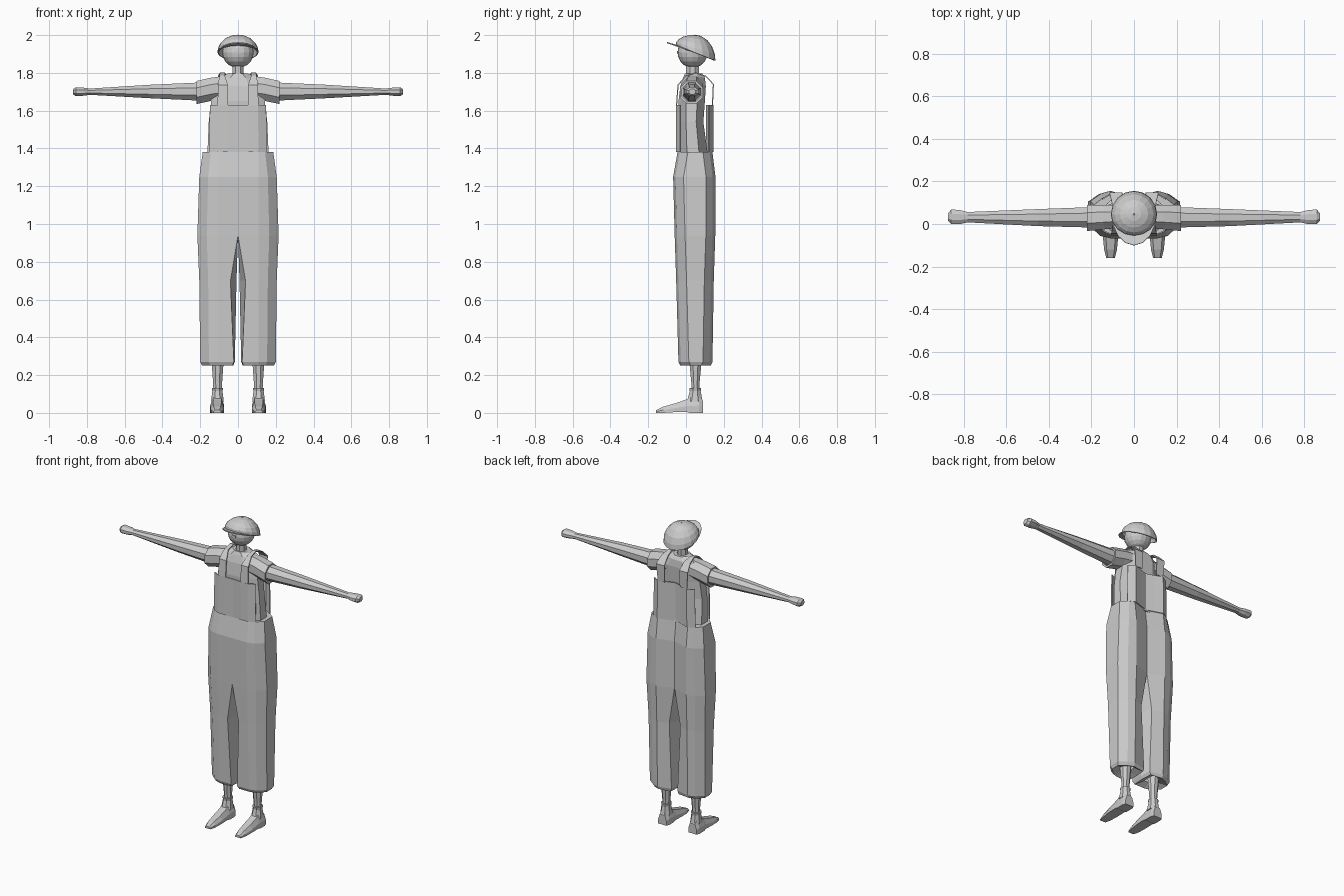
import bpy, bmesh, math

if "Cube" in bpy.data.objects:
    bpy.data.objects.remove(bpy.data.objects["Cube"])

grey = bpy.data.materials.new("plain_grey")
grey.diffuse_color = (0.6, 0.6, 0.6, 1)
grey.use_nodes = True
grey.node_tree.nodes["Principled BSDF"].inputs["Base Color"].default_value = grey.diffuse_color


def make(name, verts, faces, mirror=False, thick=0, smooth=False):
    me = bpy.data.meshes.new(name)
    me.from_pydata(verts, [], faces)
    bm = bmesh.new()
    bm.from_mesh(me)
    bmesh.ops.remove_doubles(bm, verts=bm.verts, dist=0.0005)
    bmesh.ops.recalc_face_normals(bm, faces=bm.faces)
    bm.to_mesh(me)
    bm.free()
    me.materials.append(grey)
    ob = bpy.data.objects.new(name, me)
    bpy.context.collection.objects.link(ob)
    if thick:
        m = ob.modifiers.new("thickness", 'SOLIDIFY')
        m.thickness = thick
        m.offset = 0
    if mirror:
        m = ob.modifiers.new("mirror", 'MIRROR')
        m.merge_threshold = 0.001
    return ob


def loft(name, rings, caps=True, skip=None, **kw):
    """Skin a list of equal-length closed rings."""
    n = len(rings[0])
    verts = [p for r in rings for p in r]
    faces = []
    for i in range(len(rings) - 1):
        for j in range(n):
            if skip and skip(i, j):
                continue
            k = (j + 1) % n
            faces.append((i * n + j, i * n + k, i * n + n + k, i * n + n + j))
    if caps:
        faces.append(tuple(range(n)))
        faces.append(tuple(range(len(verts) - n, len(verts))))
    return make(name, verts, faces, **kw)


def oct_z(z, cx, hx, y0, y1, n=8):
    """Flat-sided ring at height z."""
    s = 1 / math.cos(math.pi / n)
    return [(cx + hx * s * math.cos((j + .5) * math.tau / n),
             (y0 + y1) / 2 + (y1 - y0) / 2 * s * math.sin((j + .5) * math.tau / n), z)
            for j in range(n)]


def oct_x(x, y0, y1, z0, z1, n=8):
    """Flat-sided ring across the arm at distance x."""
    return [(x, p[0], p[1]) for p in oct_z(0, (y0 + y1) / 2, (y1 - y0) / 2, z0, z1, n)]


# Head and neck
head = [[(0.083 * math.sin(t) * math.cos(a), 0.035 + 0.08 * math.sin(t) * math.sin(a),
          1.908 + 0.081 * math.cos(t)) for a in [j * math.tau / 16 for j in range(16)]]
        for t in [max(0.01, i * math.pi / 10) for i in range(10)] + [math.pi - 0.01]]
loft("head", head)
loft("neck", [oct_z(1.77, 0, .04, 0, .075), oct_z(1.80, 0, .03, 0, .068), oct_z(1.85, 0, .03, 0, .068)])
make("mouth", [(x, y, z) for y in (-.047, -.04) for z in (1.903, 1.917) for x in (-.015, .015)],
     [(0, 1, 3, 2), (0, 1, 5, 4), (2, 3, 7, 6), (0, 2, 6, 4), (1, 3, 7, 5)])

# Cap: dome with a sloping rim, flared into a brim at the front
N = 16
cap = []
for t in (0.02, 0.2, 0.42, 0.64, 0.84, 1.0):
    ring = []
    for j in range(N):
        a = j * math.tau / N
        rx, ry = 0.106, (0.108 if math.sin(a) > 0 else 0.098)
        s = math.sin(t * math.pi / 2)
        y = .045 + ry * s * math.sin(a)
        rim = 1.908 - 0.4 * ry * math.sin(a)
        ring.append((rx * s * math.cos(a), y, rim + (1.999 - rim) * math.cos(t * math.pi / 2)))
    cap.append(ring)
brim = []
for x, y, z in cap[-1]:
    f = max(0, (0.03 - y) / 0.083)
    brim.append((x, y - 0.047 * min(1, f), z + 0.013 * f))
cap.append(brim)
loft("cap", cap, caps=False, thick=0.006)

# Shirt body
loft("shirt", [oct_z(z, 0, hx, y0, y1) for z, hx, y0, y1 in (
    (1.37, .162, -.04, .115), (1.54, .155, -.038, .092), (1.65, .142, -.04, .10),
    (1.73, .14, -.03, .105), (1.775, .10, -.015, .10), (1.797, .052, -.005, .085))])

# Sleeves with a hollow cuff
loft("sleeve", [oct_x(*r) for r in (
    (.08, -.02, .09, 1.66, 1.783), (.14, -.025, .09, 1.652, 1.775),
    (.22, -.033, .09, 1.635, 1.757), (.22, -.022, .08, 1.648, 1.745),
    (.19, -.022, .08, 1.648, 1.745))], mirror=True)

# Arms and hands
loft("arm", [oct_x(*r) for r in (
    (.18, -.017, .08, 1.652, 1.75), (.45, -.01, .07, 1.665, 1.738), (.785, .008, .056, 1.684, 1.717))],
    mirror=True)
loft("hand", [oct_x(*r) for r in (
    (.78, .008, .056, 1.684, 1.717), (.82, -.001, .066, 1.679, 1.722),
    (.858, 0, .068, 1.677, 1.724), (.873, .015, .05, 1.685, 1.715))], mirror=True)


# Trousers: one half, with the inner wall only below the crotch
def half(z, xo, yf, yb, xi=0, xm=0, dip=.035):
    xc = xo * .77
    return [(xi, yf, z), (.108, yf, z), (xc, yf + .012, z), (xo, yf + .055, z), (xo, yb - .05, z),
            (xc, yb - .015, z), (.11, yb, z), (xi, yb - dip, z), (xm, .045, z)]


legs = [half(.275, .15, .01, .09, .075, .07, 0), half(.25, .19, -.03, .13, .03, .025, .01),
        half(.27, .20, -.04, .14, .022, .017, .02), half(.70, .205, -.052, .147, .04, .008, .03),
        half(.94, .215, -.06, .155), half(1.25, .205, -.068, .156), half(1.38, .187, -.045, .14),
        half(1.38, .16, -.03, .11)]
loft("trousers", legs, caps=False, skip=lambda i, j: i >= 4 and j in (7, 8), mirror=True)

# Bib, front and back, with a notch at the neck
for name, side in (("front_bib", [-.047, -.05, -.05, -.03]), ("back_bib", [.108, .125, .143, .118])):
    xs = (0, .055, .108, .152)
    verts = [(x * (.97 if z > 1.5 else 1), y, z) for z in (1.38, 1.63) for x, y in zip(xs, side)]
    make(name, verts, [(i, i + 1, i + 5, i + 4) for i in range(3)], mirror=True, thick=.006)

# Shoulder straps over the top
path = ((-.05, 1.63, .054, .108), (-.042, 1.735, .054, .106), (.0, 1.785, .07, .098),
        (.05, 1.80, .07, .095), (.105, 1.782, .06, .105), (.145, 1.74, .055, .115), (.14, 1.63, .055, .106))
make("strap", [(x, y, z) for y, z, a, b in path for x in (a, b)],
     [(2 * i, 2 * i + 1, 2 * i + 3, 2 * i + 2) for i in range(len(path) - 1)], mirror=True, thick=.006)

# Shins and sock cuffs
loft("shin", [oct_z(.11, .108, .022, .03, .07), oct_z(.16, .108, .024, .028, .072),
              oct_z(.30, .108, .034, .015, .085)], mirror=True)

# Shoes: cross-sections from heel to toe (y, half width, sole z, top z)
shoe = []
for y, hw, z0, z1 in ((.09, .03, 0, .065), (.07, .037, 0, .085), (.02, .037, 0, .082),
                      (0, .036, .006, .07), (-.06, .036, .004, .05), (-.12, .03, 0, .033),
                      (-.16, .02, 0, .014)):
    h = z1 - z0
    shoe.append([(.11 - hw, y, z0), (.11 + hw, y, z0), (.11 + hw, y, z0 + h * .45),
                 (.11 + hw * .6, y, z1), (.11 - hw * .6, y, z1), (.11 - hw, y, z0 + h * .45)])
loft("shoe", shoe, mirror=True)
loft("shoe_collar", [oct_z(.06, .109, .034, .005, .088), oct_z(.115, .109, .027, .02, .078),
                     oct_z(.132, .109, .03, .017, .08)], mirror=True)
